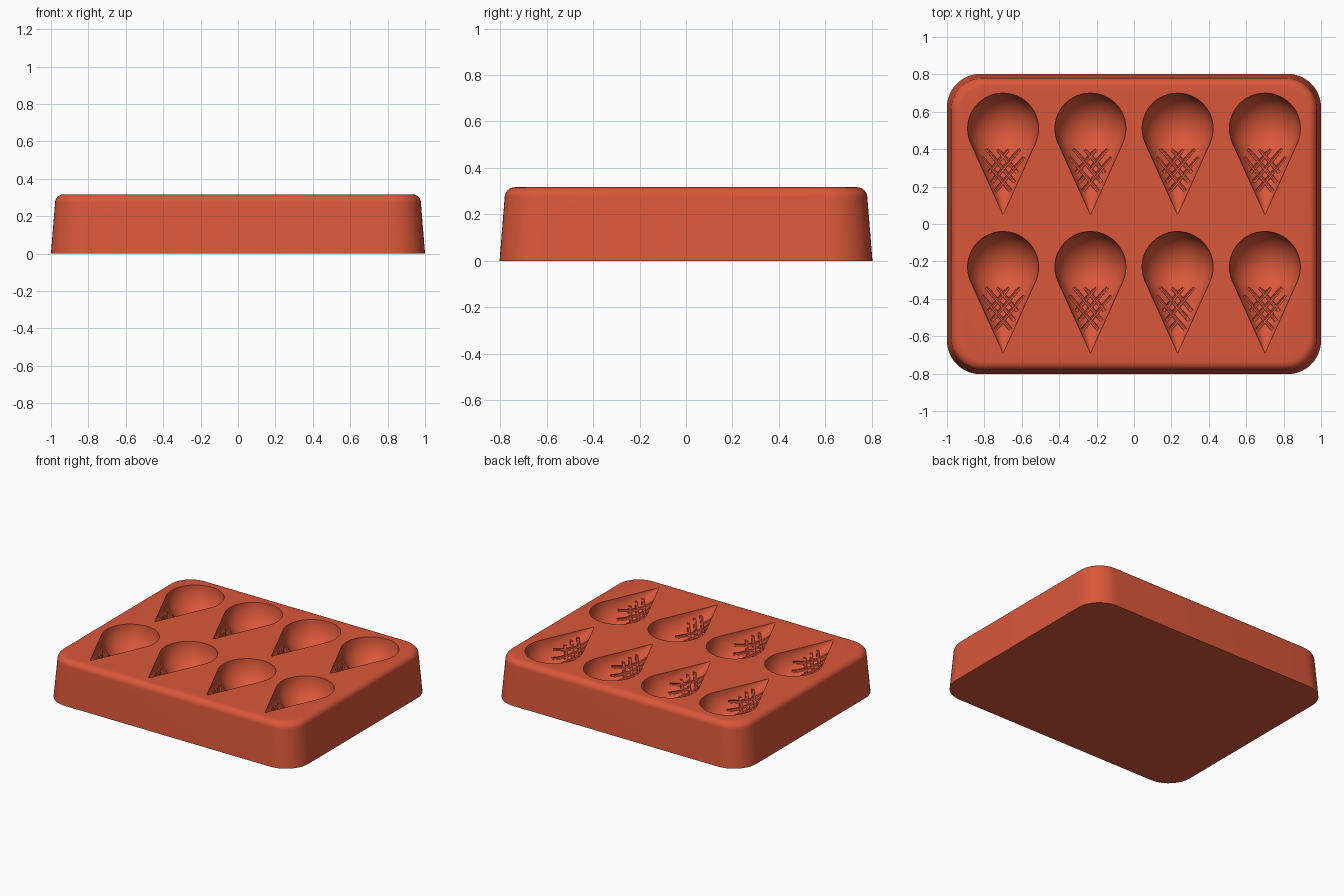
import bpy, bmesh
from math import sin, cos, pi, sqrt, radians
from mathutils import Matrix, Vector

if "Cube" in bpy.data.objects:
    bpy.data.objects.remove(bpy.data.objects["Cube"], do_unlink=True)

HEIGHT = 0.317
SCOOP_R = 0.19
TIP = -0.46                      # cone tip, measured from the scoop centre
DEPTH = 0.92                     # the cone is a little shallower than it is wide
TANGENT_Y = SCOOP_R ** 2 / TIP   # where the cone sides touch the scoop
SLOPE = sqrt(SCOOP_R ** 2 - TANGENT_Y ** 2) / (TANGENT_Y - TIP)
CENTRES = [Vector((x, y, HEIGHT + 0.0007))
           for x in (-0.7, -0.233, 0.233, 0.7) for y in (0.51, -0.23)]

red = bpy.data.materials.new("brick red")
red.use_nodes = True
red.diffuse_color = (0.70, 0.095, 0.042, 1)
red.node_tree.nodes["Principled BSDF"].inputs["Base Color"].default_value = red.diffuse_color


def make_object(name, bm):
    bmesh.ops.recalc_face_normals(bm, faces=bm.faces)
    mesh = bpy.data.meshes.new(name)
    bm.to_mesh(mesh)
    bm.free()
    mesh.materials.append(red)
    obj = bpy.data.objects.new(name, mesh)
    bpy.context.collection.objects.link(obj)
    return obj


def loft(bm, rings):
    """Skin a list of closed point rings and cap both ends."""
    rows = [[bm.verts.new(p) for p in ring] for ring in rings]
    for a, b in zip(rows, rows[1:]):
        for i in range(len(a)):
            j = (i + 1) % len(a)
            bm.faces.new((a[i], a[j], b[j], b[i]))
    bm.faces.new(rows[0])
    bm.faces.new(rows[-1])


def rounded_rectangle(inset, z, steps=12):
    radius = 0.18 - inset * 0.6
    ring = []
    for k, (sx, sy) in enumerate(((1, 1), (-1, 1), (-1, -1), (1, -1))):
        for i in range(steps + 1):
            a = pi / 2 * (k + i / steps)
            ring.append((sx * (1 - inset - radius) + radius * cos(a),
                         sy * (0.803 - inset - radius) + radius * sin(a), z))
    return ring


# Tray body: tapered sides with a rounded upper edge
bm = bmesh.new()
fillet = 0.045
profile = [(0, 0)]
for i in range(9):
    a = pi / 2 * i / 8
    profile.append((0.022 + fillet * (1 - cos(a)), HEIGHT - fillet * (1 - sin(a))))
loft(bm, [rounded_rectangle(inset, z) for inset, z in profile])
tray = make_object("mould_tray", bm)

# Scoop cutters
bm = bmesh.new()
for c in CENTRES:
    bmesh.ops.create_uvsphere(bm, u_segments=48, v_segments=24, radius=SCOOP_R,
                              matrix=Matrix.Translation(c))
cutters = [make_object("scoop_cutter", bm)]

# Cone cutters, lying on their sides with the tips towards the front
bm = bmesh.new()
length = TANGENT_Y - TIP
for c in CENTRES:
    place = (Matrix.Translation(c + Vector((0, TIP + length / 2, 0)))
             @ Matrix.Diagonal((1, 1, DEPTH, 1)) @ Matrix.Rotation(radians(-90), 4, "X"))
    bmesh.ops.create_cone(bm, cap_ends=True, segments=48, radius1=0.001,
                          radius2=SLOPE * length, depth=length, matrix=place)
cutters.append(make_object("cone_cutter", bm))


def groove_path(middle, side):
    """Points of one waffle line laid over the cone surface."""
    points = []
    for i in range(-30, 31):
        x = i * 0.005
        y = middle + side * 1.2 * x
        width = SLOPE * (y - TIP)
        if abs(x) < 0.8 * width and y < -0.105:
            points.append(Vector((x, y, -DEPTH * sqrt(width ** 2 - x ** 2))))
    return points


# Waffle grooves, one cutter for each diagonal direction
for side in (-1, 1):
    across = Vector((-side * 1.2, 1, 0)).normalized()
    bm = bmesh.new()
    for c in CENTRES:
        for middle in (-0.145, -0.215, -0.285):
            loft(bm, [[c + p + 0.011 * (across * cos(k * pi / 4) + Vector((0, 0, sin(k * pi / 4))))
                       for k in range(8)] for p in groove_path(middle, side)])
    cutters.append(make_object("waffle_cutter", bm))

# Carve the cavities and remove the cutters
bpy.context.view_layer.objects.active = tray
for cutter in cutters:
    cutter.hide_render = True
    mod = tray.modifiers.new("carve", "BOOLEAN")
    mod.operation = "DIFFERENCE"
    mod.solver = "EXACT"
    mod.object = cutter
    bpy.ops.object.modifier_apply(modifier=mod.name)
    bpy.data.objects.remove(cutter, do_unlink=True)

bpy.ops.object.select_all(action="DESELECT")
tray.select_set(True)
bpy.ops.object.shade_smooth_by_angle(angle=radians(30))
